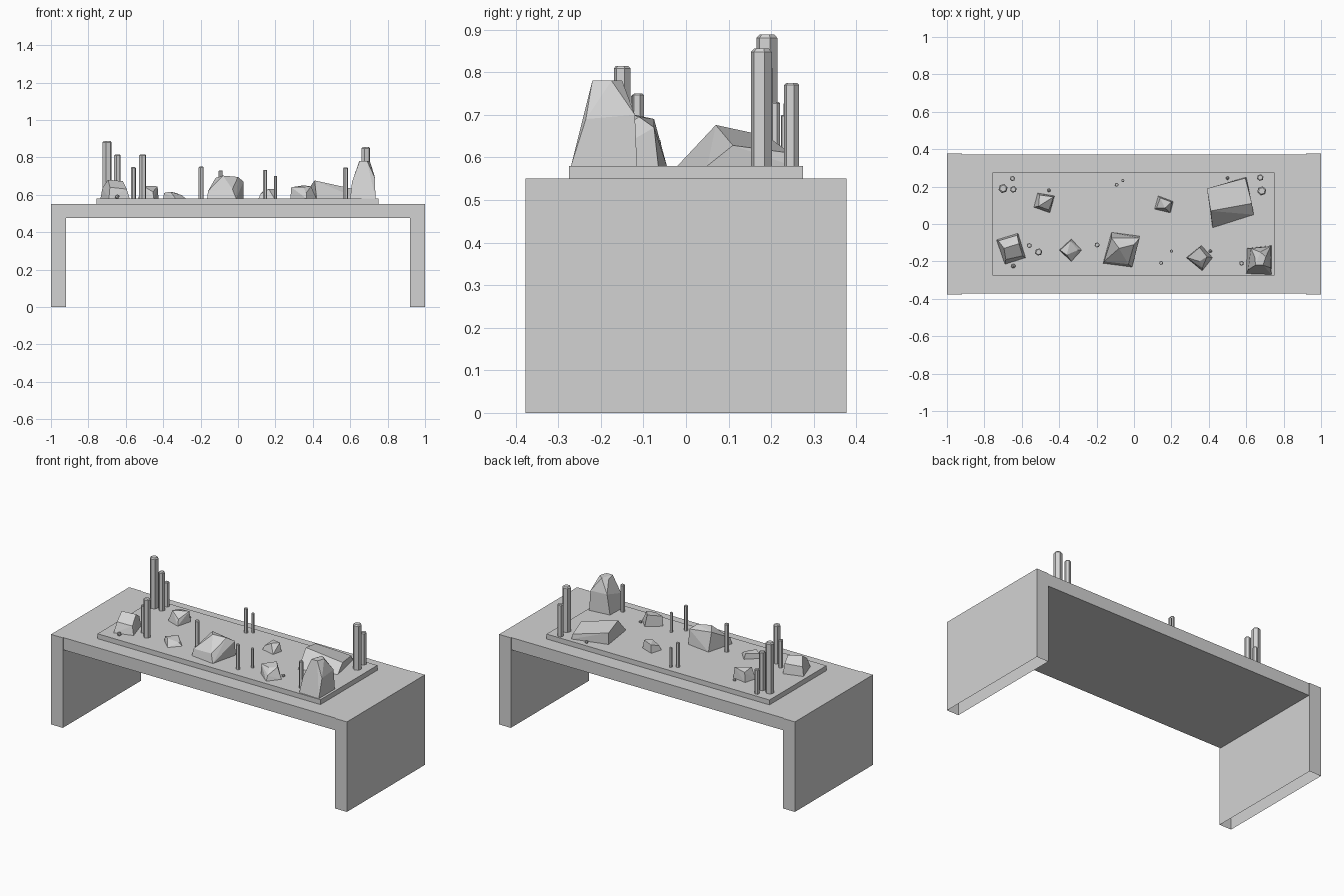
import bpy, bmesh, math
from mathutils import Vector

cube = bpy.data.objects.get("Cube")
if cube:
    bpy.data.objects.remove(cube)

grey = bpy.data.materials.new("stone_grey")
grey.use_nodes = True
colour = (0.65, 0.65, 0.65, 1)
grey.diffuse_color = colour
grey.node_tree.nodes["Principled BSDF"].inputs["Base Color"].default_value = colour

PAD_TOP = 0.58


def finish(name, bm):
    bmesh.ops.recalc_face_normals(bm, faces=bm.faces)
    mesh = bpy.data.meshes.new(name)
    bm.to_mesh(mesh)
    bm.free()
    mesh.materials.append(grey)
    obj = bpy.data.objects.new(name, mesh)
    bpy.context.collection.objects.link(obj)
    return obj


def box(name, low, high, open_bottom=False):
    bm = bmesh.new()
    bmesh.ops.create_cube(bm, size=1)
    low, high = Vector(low), Vector(high)
    for v in bm.verts:
        v.co = (low + high) / 2 + v.co * (high - low)
    if open_bottom:
        bm.normal_update()
        under = [f for f in bm.faces if f.normal.z < -0.9]
        bmesh.ops.delete(bm, geom=under, context='FACES_ONLY')
    return finish(name, bm)


def rock(name, base, top):
    """Faceted stone: convex hull of a footprint and a few raised corners."""
    bm = bmesh.new()
    for x, y in base:
        bm.verts.new((x, y, PAD_TOP))
    for p in top:
        bm.verts.new(p)
    hull = bmesh.ops.convex_hull(bm, input=bm.verts)
    loose = {g for g in hull["geom_interior"] + hull["geom_unused"]
             if isinstance(g, bmesh.types.BMVert)}
    bmesh.ops.delete(bm, geom=list(loose), context='VERTS')
    bmesh.ops.dissolve_limit(bm, angle_limit=math.radians(5),
                             verts=bm.verts, edges=bm.edges)
    return finish(name, bm)


def column(name, x, y, height, radius, turn=0.3):
    """Six-sided pillar with a chamfered tip."""
    bm = bmesh.new()
    tip = radius * 0.3
    rings = []
    for z, r in ((PAD_TOP, radius), (height - tip, radius), (height, radius * 0.72)):
        angles = [turn + math.tau * i / 6 for i in range(6)]
        rings.append([bm.verts.new((x + r * math.cos(a), y + r * math.sin(a), z))
                      for a in angles])
    for lower, upper in zip(rings, rings[1:]):
        for i in range(6):
            j = (i + 1) % 6
            bm.faces.new((lower[i], lower[j], upper[j], upper[i]))
    bm.faces.new(rings[-1])
    bm.faces.new(rings[0])
    return finish(name, bm)


# Bench: two hollow end panels, the top board and the raised pad
for side, x in (("left", 0.96), ("right", -0.96)):
    box(side + "_leg", (x - 0.04, -0.377, 0), (x + 0.04, 0.377, 0.55), True)
box("top_board", (-0.92, -0.372, 0.475), (0.92, 0.372, 0.55))
box("raised_pad", (-0.757, -0.275, 0.55), (0.75, 0.275, PAD_TOP))

# Large rocks
rock("sloped_slab_rock",
     [(.42, -.02), (.64, .05), (.6, .25), (.39, .19)],
     [(.41, .07, .676), (.63, .11, .628), (.39, .19, .65), (.595, .245, .61)])
rock("tall_rock",
     [(.6, -.265), (.735, -.27), (.735, -.115), (.605, -.13)],
     [(.61, -.245, .67), (.732, -.235, .69), (.73, -.12, .7), (.625, -.13, .7),
      (.65, -.22, .78), (.69, -.22, .78), (.705, -.175, .78), (.675, -.15, .78),
      (.645, -.175, .77)])
rock("middle_rock",
     [(-.165, -.21), (-.01, -.23), (.03, -.065), (-.12, -.045)],
     [(-.16, -.2, .62), (-.03, -.215, .63), (-.12, -.075, .69), (-.08, -.13, .702),
      (0, -.11, .695), (.03, -.075, .67)])
rock("corner_rock",
     [(-.735, -.085), (-.62, -.05), (-.58, -.18), (-.69, -.215)],
     [(-.725, -.09, .635), (-.625, -.06, .64), (-.695, -.13, .68),
      (-.615, -.105, .672), (-.595, -.17, .63), (-.685, -.19, .64)])

# Small rocks
rock("back_right_rock",
     [(-.515, .165), (-.425, .15), (-.45, .06), (-.535, .09)],
     [(-.505, .155, .635), (-.43, .145, .645), (-.455, .075, .615), (-.51, .095, .648)])
rock("flat_rock",
     [(-.4, -.14), (-.335, -.08), (-.28, -.14), (-.335, -.2)],
     [(-.395, -.14, .61), (-.34, -.09, .612), (-.3, -.14, .597), (-.36, -.165, .616)])
rock("back_left_rock",
     [(.11, .08), (.13, .15), (.21, .12), (.195, .06)],
     [(.12, .085, .605), (.14, .14, .625), (.2, .118, .632), (.165, .085, .63)])
rock("front_left_rock",
     [(.28, -.18), (.36, -.115), (.42, -.18), (.365, -.25)],
     [(.285, -.18, .64), (.35, -.125, .65), (.39, -.175, .645), (.35, -.2, .64),
      (.365, -.235, .61)])

# Crystal pillars: x, y, top height, radius
for i, pillar in enumerate([
        (-.7, .19, .888, .025), (-.645, .185, .815, .018), (-.65, .243, .73, .014),
        (.683, .177, .855, .025), (.675, .248, .775, .018),
        (-.51, -.15, .815, .02), (-.56, -.115, .748, .014), (-.197, -.112, .75, .014),
        (.575, -.21, .745, .013), (.145, -.208, .733, .011), (.2, -.145, .7, .009),
        (-.093, .21, .73, .011), (-.06, .232, .7, .009)]):
    column("pillar_%d" % i, *pillar)

# Pebbles
for i, (x, y, r) in enumerate([(-.645, -.225, .013), (-.455, .18, .01),
                               (.5, .245, .01), (.408, -.145, .01)]):
    bm = bmesh.new()
    bmesh.ops.create_icosphere(bm, subdivisions=1, radius=r)
    bmesh.ops.translate(bm, verts=bm.verts, vec=(x, y, PAD_TOP + r * 0.7))
    finish("pebble_%d" % i, bm)
